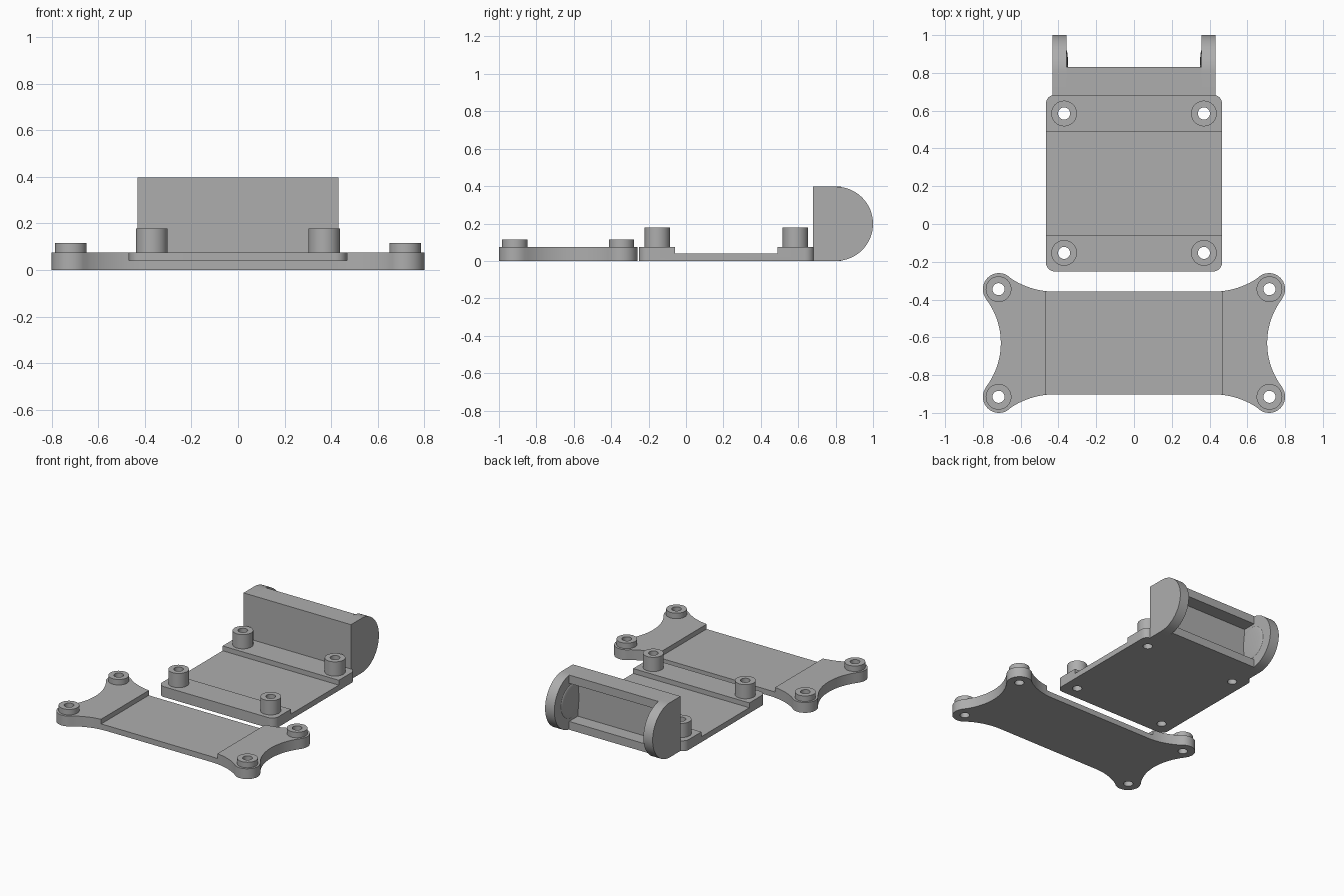
import bpy, bmesh, math
from mathutils import Vector, Matrix

if "Cube" in bpy.data.objects:
    bpy.data.objects.remove(bpy.data.objects["Cube"])

grey = bpy.data.materials.new("plain grey")
grey.diffuse_color = (0.42, 0.42, 0.42, 1)
grey.use_nodes = True
grey.node_tree.nodes["Principled BSDF"].inputs["Base Color"].default_value = grey.diffuse_color


def finish(name, bm):
    bmesh.ops.recalc_face_normals(bm, faces=bm.faces)
    mesh = bpy.data.meshes.new(name)
    bm.to_mesh(mesh)
    bm.free()
    ob = bpy.data.objects.new(name, mesh)
    mesh.materials.append(grey)
    bpy.context.collection.objects.link(ob)
    return ob


def extrude(name, pts, vec):
    """Extrude a closed 3D outline along a vector."""
    bm = bmesh.new()
    face = bm.faces.new([bm.verts.new(p) for p in pts])
    new = bmesh.ops.extrude_face_region(bm, geom=[face], use_keep_orig=True)["geom"]
    bmesh.ops.translate(bm, vec=vec, verts=[v for v in new if isinstance(v, bmesh.types.BMVert)])
    return finish(name, bm)


def box(name, lo, hi):
    return extrude(name, [(lo[0], lo[1], lo[2]), (hi[0], lo[1], lo[2]),
                          (hi[0], hi[1], lo[2]), (lo[0], hi[1], lo[2])], (0, 0, hi[2] - lo[2]))


def arc(cx, cy, r, a0, a1, n):
    return [(cx + r * math.cos(a0 + (a1 - a0) * i / n),
             cy + r * math.sin(a0 + (a1 - a0) * i / n)) for i in range(n + 1)]


def smooth(ob):
    bpy.ops.object.select_all(action='DESELECT')
    ob.select_set(True)
    bpy.context.view_layer.objects.active = ob
    bpy.ops.object.shade_smooth_by_angle(angle=math.radians(30))


def cut(ob, cutter):
    mod = ob.modifiers.new("cut", 'BOOLEAN')
    mod.operation, mod.solver, mod.object = 'DIFFERENCE', 'EXACT', cutter
    bpy.context.view_layer.objects.active = ob
    bpy.ops.object.modifier_apply(modifier=mod.name)
    bpy.data.objects.remove(cutter)


BOSS_R, HOLE_R, SEG = 0.068, 0.032, 40


def boss(name, x, y, z0, z1):
    """Hollow standoff lathed around its own axis."""
    bm = bmesh.new()
    prof = [(HOLE_R, z0), (BOSS_R, z0), (BOSS_R, z1), (HOLE_R, z1)]
    rings = [[bm.verts.new((x + r * math.cos(math.tau * i / SEG),
                            y + r * math.sin(math.tau * i / SEG), z)) for i in range(SEG)]
             for r, z in prof]
    for a, b in zip(rings, rings[1:] + rings[:1]):
        for i in range(SEG):
            j = (i + 1) % SEG
            bm.faces.new((a[i], a[j], b[j], b[i]))
    smooth(finish(name, bm))


def standoffs(plate, name, spots, top):
    for x, y in spots:
        hole = [(px, py, -0.1) for px, py in arc(x, y, HOLE_R, 0, math.tau, SEG)[:-1]]
        cut(plate, extrude("hole_cutter", hole, (0, 0, 0.4)))
        boss(name, x, y, 0.075, top)
    smooth(plate)


# Eared plate: one quarter of the outline, reflected into the other three
CY, EX, EY, ER = -0.63, 0.715, 0.285, 0.085
R1, X1, Y1 = 0.42, 0.42, 0.272      # long edge fillet
R2, X2 = 0.384, 0.705               # concave end
side_a = math.atan2(EY, EX - X2 - R2)        # end arc towards the ear
top_a = math.atan2(Y1 + R1 - EY, X1 - EX)    # ear towards the edge arc
quarter = arc(X2 + R2, 0, R2, math.pi, side_a, 10)
quarter += arc(EX, EY, ER, side_a - math.pi, top_a, 18)[1:]
quarter += arc(X1, Y1 + R1, R1, top_a - math.pi, -math.pi / 2, 12)[1:]
half = quarter + [(-x, y) for x, y in reversed(quarter)]
outline = half + [(x, -y) for x, y in reversed(half[1:-1])]
eared = extrude("eared_plate", [(x, y + CY, 0) for x, y in outline], (0, 0, 0.075))
cut(eared, box("channel_cutter", (-0.467, -1.2, 0.04), (0.467, 0, 0.3)))
standoffs(eared, "ear_standoff", [(sx * 0.717, CY + sy * EY) for sx in (-1, 1) for sy in (-1, 1)], 0.115)

# Square plate with rounded corners and a lowered middle
W, Y0, YB, CR = 0.467, -0.252, 0.685, 0.05
outline = []
for i, (x, y) in enumerate([(W - CR, YB - CR), (CR - W, YB - CR), (CR - W, Y0 + CR), (W - CR, Y0 + CR)]):
    outline += arc(x, y, CR, i * math.pi / 2, (i + 1) * math.pi / 2, 8)
square = extrude("square_plate", [(x, y, 0) for x, y in outline], (0, 0, 0.075))
cut(square, box("channel_cutter", (-1, -0.06, 0.04), (1, 0.49, 0.3)))
standoffs(square, "square_standoff", [(x, y) for x in (-0.37, 0.37) for y in (-0.153, 0.585)], 0.178)

# Holder: C-shaped body open at the back
H = 0.397
c_profile = [(0.68, 0), (0.83, 0), (0.83, 0.06), (0.73, 0.06),
             (0.73, H - 0.06), (0.83, H - 0.06), (0.83, H), (0.68, H)]
extrude("holder_body", [(-0.358, y, z) for y, z in c_profile], (0.716, 0, 0))

# Rounded end caps with shallow domes on their inner faces
r = H / 2
d_profile = [(0.68, H), (0.68, 0)] + arc(1 - r, r, r, -math.pi / 2, math.pi / 2, 32)
for s in (-1, 1):
    smooth(extrude("holder_cap", [(s * 0.358, y, z) for y, z in d_profile], (s * 0.074, 0, 0)))
    bm = bmesh.new()
    bmesh.ops.create_uvsphere(bm, u_segments=40, v_segments=16, radius=1)
    bmesh.ops.transform(bm, verts=bm.verts, matrix=Matrix.Translation((s * 0.358, 1 - r, r))
                        @ Matrix.Rotation(math.pi / 2, 4, 'Y') @ Matrix.Diagonal((0.12, 0.12, 0.01, 1)))
    smooth(finish("cap_dome", bm))
